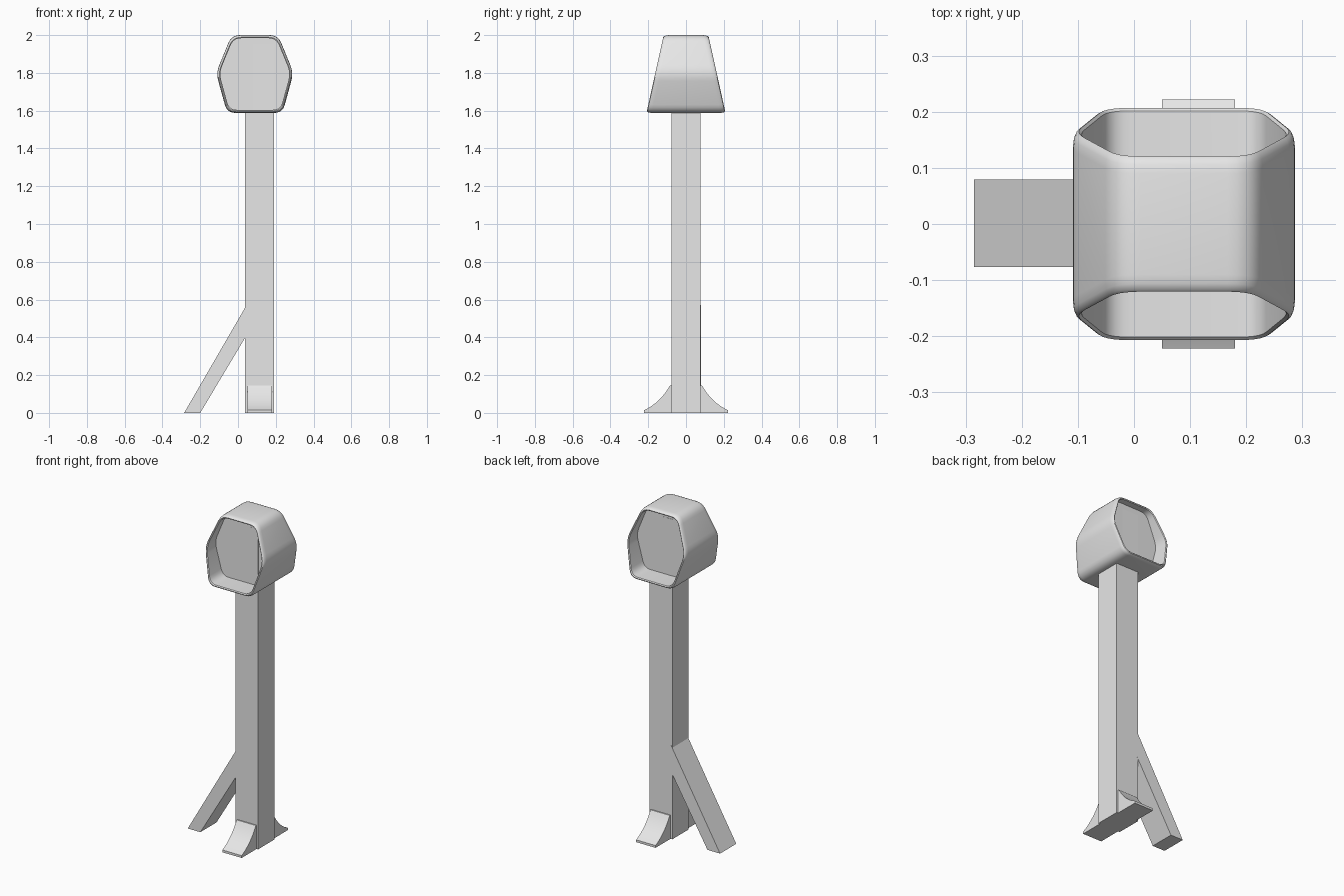
import bpy, bmesh, math
from mathutils import Vector

cube = bpy.data.objects.get("Cube")
if cube:
    bpy.data.objects.remove(cube, do_unlink=True)

grey = bpy.data.materials.new("light_grey")
grey.use_nodes = True
grey.diffuse_color = (0.8, 0.8, 0.8, 1)
grey.node_tree.nodes["Principled BSDF"].inputs["Base Color"].default_value = (0.8, 0.8, 0.8, 1)


def finish(bm, name, smooth=False):
    bmesh.ops.recalc_face_normals(bm, faces=bm.faces)
    mesh = bpy.data.meshes.new(name)
    bm.to_mesh(mesh)
    bm.free()
    mesh.materials.append(grey)
    obj = bpy.data.objects.new(name, mesh)
    bpy.context.collection.objects.link(obj)
    if smooth:
        bpy.ops.object.select_all(action='DESELECT')
        obj.select_set(True)
        bpy.context.view_layer.objects.active = obj
        bpy.ops.object.shade_smooth_by_angle(angle=math.radians(35))
    return obj


def loft(rings, name, smooth=False):
    """Skin a list of matching point rings and cap both ends."""
    bm = bmesh.new()
    loops = [[bm.verts.new(p) for p in ring] for ring in rings]
    n = len(loops[0])
    for a, b in zip(loops, loops[1:]):
        for i in range(n):
            j = (i + 1) % n
            bm.faces.new((a[i], a[j], b[j], b[i]))
    bm.faces.new(loops[0])
    bm.faces.new(loops[-1])
    return finish(bm, name, smooth)


def bezier(a, b, c, steps):
    ts = [i / steps for i in range(steps + 1)]
    return [a * (1 - t) ** 2 + b * 2 * t * (1 - t) + c * t * t for t in ts]


def rounded(corners, radius):
    """Round every corner of a closed outline."""
    pts = []
    for i, c in enumerate(corners):
        p, n = corners[i - 1], corners[(i + 1) % len(corners)]
        pts += bezier(c + (p - c).normalized() * radius, c,
                      c + (n - c).normalized() * radius, 5)
    return pts


# Post
post_x, post_y = (0.038, 0.19), 0.078
loft([[(x, y, z) for x, y in ((post_x[0], -post_y), (post_x[1], -post_y),
                              (post_x[1], post_y), (post_x[0], post_y))]
      for z in (0, 1.95)], "post")

# Slanted brace
brace = [(-0.285, 0), (-0.2, 0), (0.045, 0.41), (0.045, 0.57)]
loft([[(x, y, z) for x, z in brace] for y in (-0.077, 0.079)], "brace")

# Curved feet in front of and behind the post
for side, label in ((-1, "front"), (1, "back")):
    curve = bezier(Vector((0.085, 0.145)), Vector((0.135, 0.055)), Vector((0.222, 0.014)), 8)
    outline = [Vector((0.07, 0)), Vector((0.07, 0.145))] + curve + [Vector((0.222, 0))]
    loft([[(x, side * p.x, p.y) for p in outline] for x in (0.05, 0.18)],
         label + "_foot", True)

# Six-sided head, slanted at both ends, with a recessed panel in each end
mid = Vector((0.089, 1.795))
hexagon = [Vector(p) for p in ((-0.058, 1.588), (0.236, 1.588), (0.294, 1.8),
                               (0.212, 2.0), (-0.034, 2.0), (-0.116, 1.8))]
outline = rounded(hexagon, 0.045)


def head_ring(scale, side, inset):
    pts = [mid + (p - mid) * scale for p in outline]
    return [(p.x, side * (0.118 + (2 - p.y) * 0.222 - inset), p.y) for p in pts]


def panel_ring(scale, side):
    pts = [mid + (p - mid) * scale for p in outline]
    return [(p.x, side * 0.0775 + 0.015 * (p.x - 0.115), p.y) for p in pts]


rim = [(0.92, 0.004), (0.945, 0), (0.97, 0.003), (0.99, 0.012), (1.0, 0.028)]
rings = [panel_ring(0.92, -1)]
rings += [head_ring(s, -1, d) for s, d in rim]
rings += [head_ring(s, 1, d) for s, d in reversed(rim)]
rings += [panel_ring(0.92, 1)]
loft(rings, "head", True)
